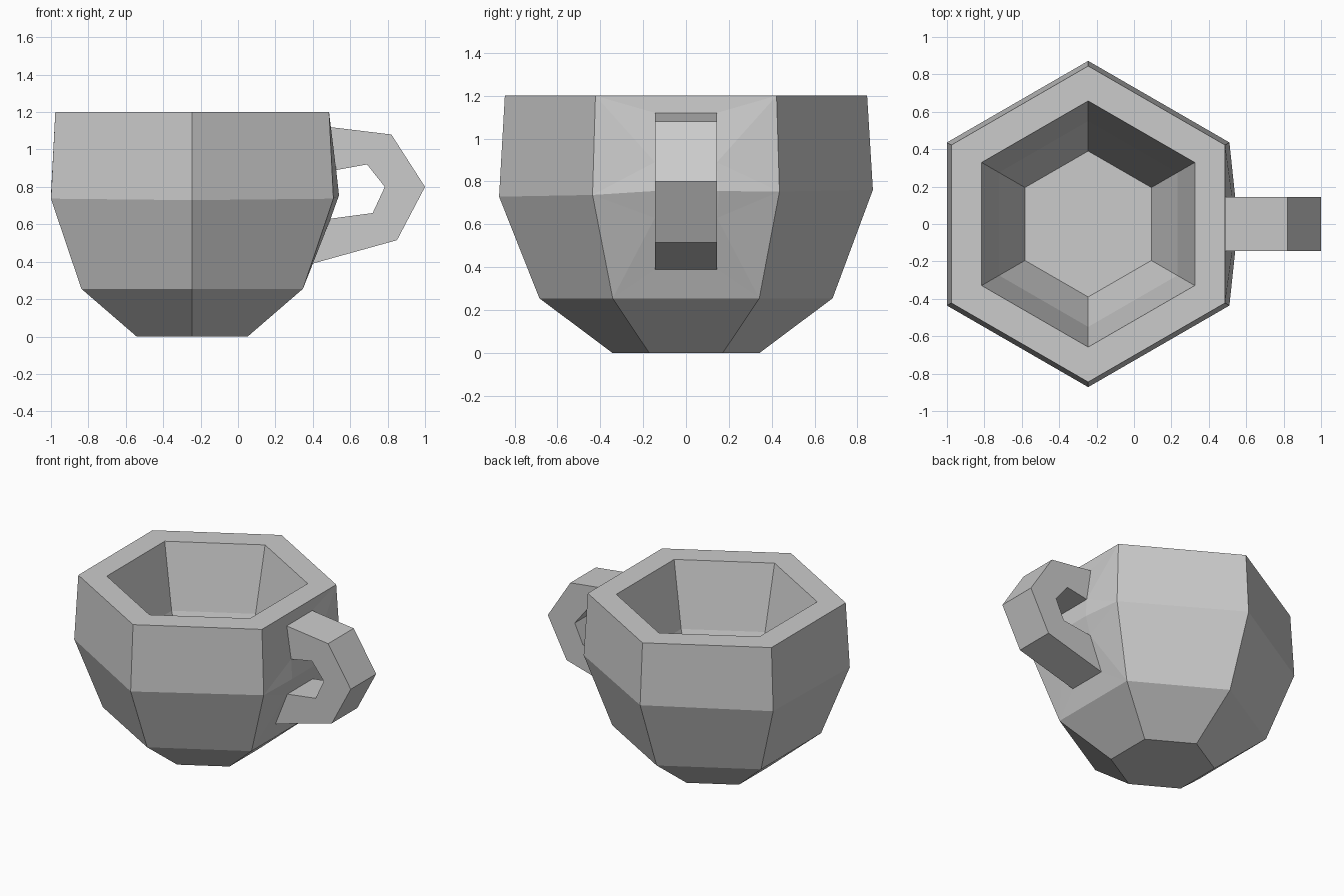
import bpy
import bmesh
import math

default = bpy.data.objects.get("Cube")
if default:
    bpy.data.objects.remove(default, do_unlink=True)

clay = bpy.data.materials.new("plain grey")
clay.use_nodes = True
grey = (0.6, 0.6, 0.6, 1)
clay.diffuse_color = grey
clay.node_tree.nodes["Principled BSDF"].inputs["Base Color"].default_value = grey

CENTRE_X = -0.245
HALF_WIDTH = 0.145
bm = bmesh.new()


def hexagon(radius, z, tilt=0.0):
    """Ring of six corners, pointing to the front and back."""
    ring = []
    for k in range(6):
        a = math.radians(30 + 60 * k)
        ring.append(bm.verts.new((CENTRE_X + radius * math.cos(a),
                                  radius * math.sin(a),
                                  z + tilt * math.sin(a))))
    return ring


# Cup wall: up the outside, over the rim, down the inside
rings = [hexagon(0.343, 0), hexagon(0.684, 0.255), hexagon(0.872, 0.745, 0.016),
         hexagon(0.845, 1.2), hexagon(0.658, 1.2), hexagon(0.55, 0.745),
         hexagon(0.39, 0.38)]
for band, (low, high) in enumerate(zip(rings, rings[1:])):
    for k in range(6):
        if k == 5 and band in (1, 2):
            continue  # the handle panel goes here
        n = (k + 1) % 6
        bm.faces.new((low[k], low[n], high[n], high[k]))
bm.faces.new(rings[0])   # underside
bm.faces.new(rings[-1])  # inner floor

# Handle outlines in x and z, from the upper root to the lower root
outer = [(0.49, 1.12), (0.82, 1.08), (1.0, 0.8), (0.85, 0.515), (0.4, 0.39)]
inner = [(0.525, 0.89), (0.69, 0.92), (0.785, 0.8), (0.72, 0.66), (0.495, 0.63)]

sides = []
for s, corner in ((-1, 5), (1, 0)):
    out = [bm.verts.new((x, s * HALF_WIDTH, z)) for x, z in outer]
    inn = [bm.verts.new((x, s * HALF_WIDTH, z)) for x, z in inner]
    bulge = bm.verts.new((0.54, s * 0.155, 0.755))
    low, belly, rim = (rings[i][corner] for i in (1, 2, 3))
    # Facets fanning from the cup corners to the handle roots
    for tri in ((rim, out[0], inn[0]), (rim, inn[0], belly),
                (inn[0], bulge, belly), (belly, bulge, inn[-1]),
                (belly, inn[-1], low), (low, inn[-1], out[-1])):
        bm.faces.new(tri)
    # Flat side of the handle
    for i in range(4):
        bm.faces.new((out[i], out[i + 1], inn[i + 1], inn[i]))
    sides.append((out, inn, bulge, low, rim))

# Faces joining the two sides of the handle and its panel
(out_a, inn_a, bulge_a, low_a, rim_a), (out_b, inn_b, bulge_b, low_b, rim_b) = sides
strip_a = [rim_a] + out_a + [low_a]
strip_b = [rim_b] + out_b + [low_b]
loop_a = inn_a + [bulge_a, inn_a[0]]
loop_b = inn_b + [bulge_b, inn_b[0]]
for a, b in ((strip_a, strip_b), (loop_a, loop_b)):
    for i in range(len(a) - 1):
        bm.faces.new((a[i], a[i + 1], b[i + 1], b[i]))

bmesh.ops.recalc_face_normals(bm, faces=bm.faces[:])
mesh = bpy.data.meshes.new("mug")
bm.to_mesh(mesh)
bm.free()
mesh.materials.append(clay)
mug = bpy.data.objects.new("mug", mesh)
bpy.context.collection.objects.link(mug)
